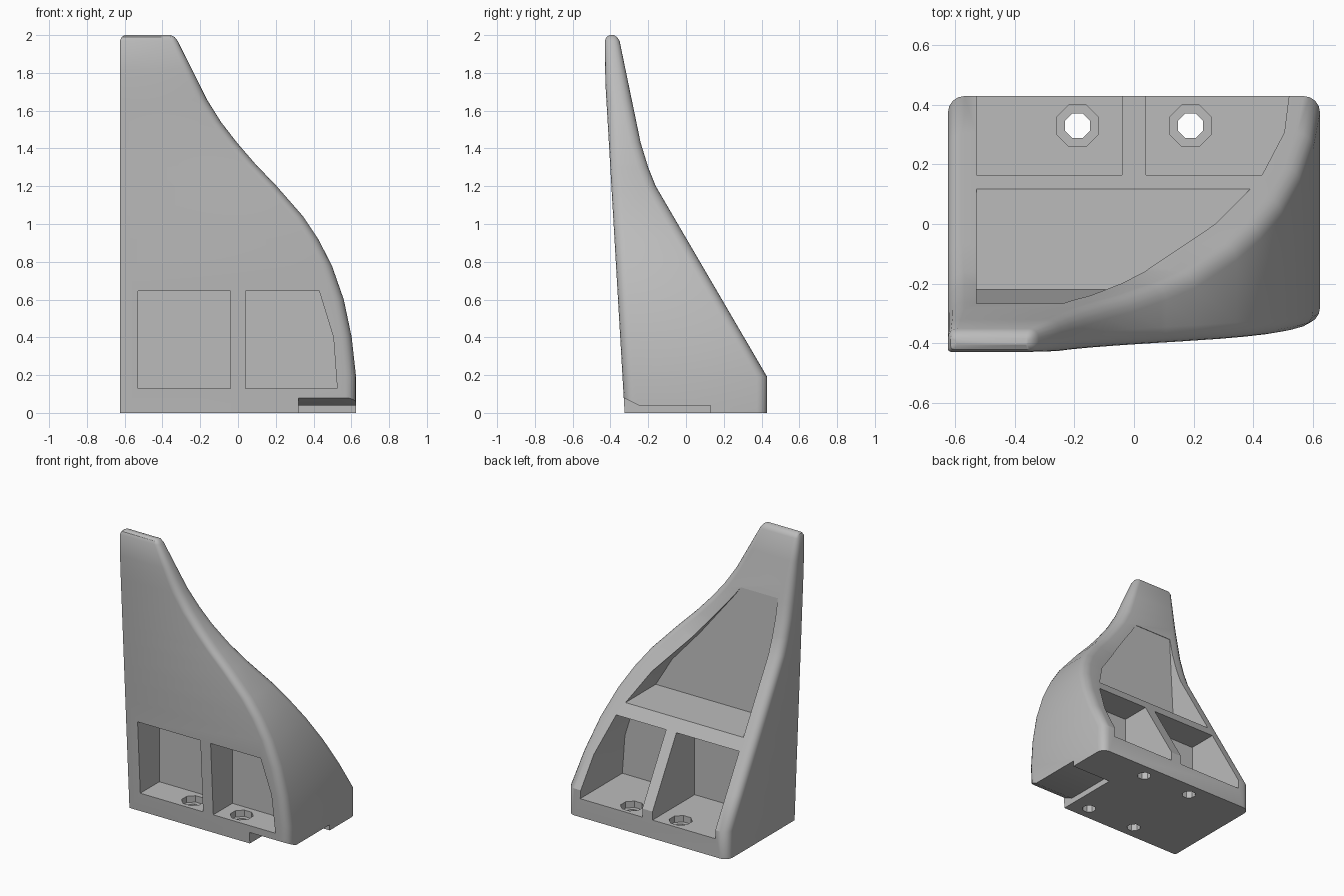
import bpy
import bmesh
import math

cube = bpy.data.objects.get("Cube")
if cube:
    bpy.data.objects.remove(cube, do_unlink=True)

grey = bpy.data.materials.new("plain grey")
grey.use_nodes = True
COLOUR = (0.5, 0.5, 0.5, 1)
grey.diffuse_color = COLOUR
grey.node_tree.nodes["Principled BSDF"].inputs["Base Color"].default_value = COLOUR

# Outline curves as (height, position)
SIDE = [(0, .625), (.19, .625), (.4, .602), (.6, .56), (.78, .497), (.92, .425),
        (1.04, .345), (1.2, .205), (1.32, .09), (1.43, -.005), (1.54, -.09),
        (1.66, -.165), (1.82, -.245), (1.97, -.32), (2, -.33)]
BACK = [(0, .43), (.19, .43), (1.2, -.16), (1.3, -.2), (1.43, -.24), (2, -.358)]
FRONT = [(0, -.325), (1.75, -.427), (2, -.43)]
LEFT_X = -.625


def at(curve, z):
    for (z0, v0), (z1, v1) in zip(curve, curve[1:]):
        if z <= z1:
            return v0 + (v1 - v0) * (z - z0) / (z1 - z0)
    return curve[-1][1]


def section(z, inset=0):
    """Rounded rectangle of the bracket at one height."""
    x0, x1 = LEFT_X + inset, at(SIDE, z) - inset
    y0, y1 = at(FRONT, z) + inset, at(BACK, z) - inset
    r = min(.055, (y1 - y0) * .4)
    corners = [(x0, y0, -1, -1, min(.01, r)), (x1, y0, 1, -1, r),
               (x1, y1, 1, 1, r), (x0, y1, -1, 1, r)]
    pts = []
    for i, (x, y, sx, sy, rad) in enumerate(corners):
        for k in range(5):
            a = math.pi + (i + k / 4) * math.pi / 2
            pts.append((x - sx * rad + rad * math.cos(a),
                        y - sy * rad + rad * math.sin(a), z))
    return pts


def loft(name, rings):
    bm = bmesh.new()
    loops = [[bm.verts.new(p) for p in ring] for ring in rings]
    for a, b in zip(loops, loops[1:]):
        for i in range(len(a)):
            j = (i + 1) % len(a)
            bm.faces.new((a[i], a[j], b[j], b[i]))
    bm.faces.new(loops[0][::-1])
    bm.faces.new(loops[-1])
    bmesh.ops.recalc_face_normals(bm, faces=bm.faces)
    mesh = bpy.data.meshes.new(name)
    bm.to_mesh(mesh)
    bm.free()
    obj = bpy.data.objects.new(name, mesh)
    bpy.context.collection.objects.link(obj)
    mesh.materials.append(grey)
    return obj


# Solid body with a softened top
heights = sorted({z for curve in (SIDE, BACK, FRONT) for z, _ in curve} - {2})
rings = [section(z) for z in heights]
rings += [section(1.99, .009), section(2, .025)]
body = loft("bracket_body", rings)


def cut(name, rings):
    cutter = loft(name, rings)
    cutter.hide_render = True
    mod = body.modifiers.new(name, "BOOLEAN")
    mod.operation = "DIFFERENCE"
    mod.solver = "EXACT"
    mod.object = cutter
    bpy.context.view_layer.objects.active = body
    bpy.ops.object.modifier_apply(modifier=name)
    bpy.data.objects.remove(cutter, do_unlink=True)


def pocket(name, outline, near, far):
    """Recess along y; near and far give y at each height."""
    cut(name, [[(x, f(z), z) for x, z in outline] for f in (near, far)])


# Paired lower pockets, front and back, with a thin web between
left_box = [(-.53, .13), (-.04, .13), (-.04, .645), (-.53, .645)]
right_box = [(.04, .13), (.525, .13), (.505, .4), (.43, .645), (.04, .645)]
for side, outline in (("left", left_box), ("right", right_box)):
    pocket("front_pocket_" + side, outline, lambda z: -.7, lambda z: -.12)
    pocket("back_pocket_" + side, outline, lambda z: -.04, lambda z: .7)

# Upper pocket following the curved edge
upper = [(-.53, .725), (.39, .725), (.27, .93), (.06, 1.17), (-.2, 1.5),
         (-.24, 1.56), (-.53, 1.56)]
pocket("upper_pocket", upper, lambda z: -.22 - .06 * (z - .725), lambda z: .7)

# Relief step under the front corner
step = [(-.6, -.1), (.13, -.1), (.13, .04), (-.25, .04), (-.33, .08), (-.6, .215)]
cut("base_step", [[(x, y, z) for y, z in step] for x in (.32, .8)])


# Counterbored screw holes
def octagon(x, y, z, r):
    return [(x + r * math.cos((i + .5) * math.pi / 4),
             y + r * math.sin((i + .5) * math.pi / 4), z) for i in range(8)]


for x in (-.19, .19):
    for y in (-.23, .33):
        profile = [(-.1, .045), (.085, .045), (.085, .076), (.2, .076)]
        cut("screw_hole", [octagon(x, y, z, r) for z, r in profile])

bpy.ops.object.select_all(action="DESELECT")
body.select_set(True)
bpy.context.view_layer.objects.active = body
bpy.ops.object.shade_smooth_by_angle(angle=math.radians(30))
